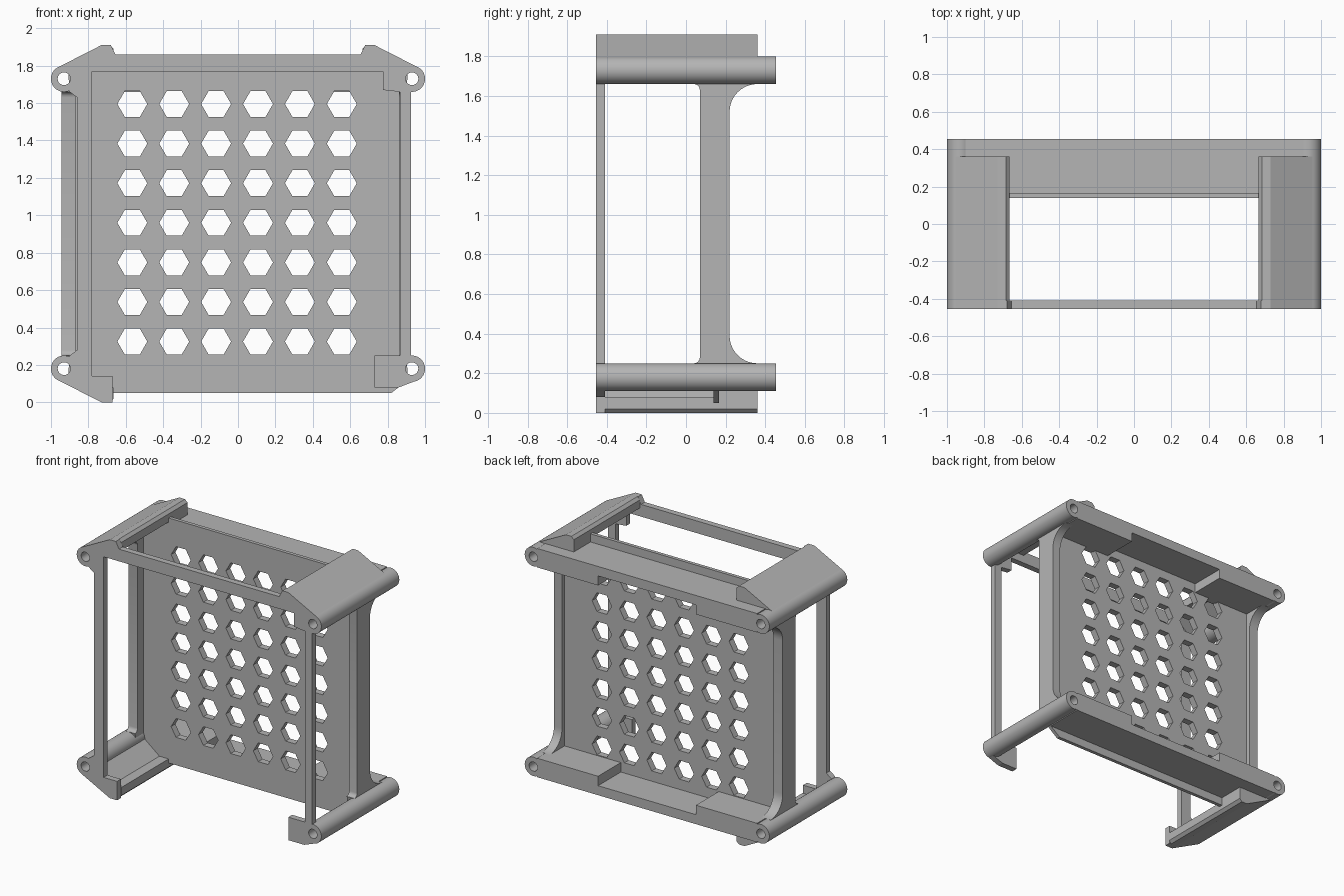
import bpy, bmesh, math
from mathutils import Vector

if "Cube" in bpy.data.objects:
    bpy.data.objects.remove(bpy.data.objects["Cube"], do_unlink=True)

grey = bpy.data.materials.new("plain_grey")
grey.use_nodes = True
grey.diffuse_color = (0.46, 0.46, 0.46, 1)
grey.node_tree.nodes["Principled BSDF"].inputs["Base Color"].default_value = grey.diffuse_color

FRONT, BACK = -0.455, 0.455
MID = 0.955                      # mirror height of the frame
TUBE_X, TUBE_Z, TUBE_R, HOLE_R = 0.93, 0.775, 0.07, 0.034


def circle(cx, cz, r, n, start=0):
    return [(cx + r * math.cos(start + math.tau * i / n),
             cz + r * math.sin(start + math.tau * i / n)) for i in range(n)]


def arc(cx, cz, r, a0, a1, n=8):
    return [(cx + r * math.cos(math.radians(a0 + (a1 - a0) * i / n)),
             cz + r * math.sin(math.radians(a0 + (a1 - a0) * i / n))) for i in range(n + 1)]


def prism(name, outlines, lo, hi, axis="y"):
    """Extrude closed outlines (x, z along y, or y, z along x) into one object."""
    bm = bmesh.new()
    for pts in outlines:
        place = (lambda a, b: (a, lo, b)) if axis == "y" else (lambda a, b: (lo, a, b))
        face = bm.faces.new([bm.verts.new(place(a, b)) for a, b in pts])
        new = bmesh.ops.extrude_face_region(bm, geom=[face])["geom"]
        step = Vector((0, hi - lo, 0) if axis == "y" else (hi - lo, 0, 0))
        bmesh.ops.translate(bm, vec=step, verts=[v for v in new if isinstance(v, bmesh.types.BMVert)])
    bmesh.ops.recalc_face_normals(bm, faces=bm.faces)
    mesh = bpy.data.meshes.new(name)
    bm.to_mesh(mesh)
    bm.free()
    mesh.materials.append(grey)
    ob = bpy.data.objects.new(name, mesh)
    bpy.context.collection.objects.link(ob)
    return ob


def activate(ob):
    bpy.ops.object.select_all(action="DESELECT")
    ob.select_set(True)
    bpy.context.view_layer.objects.active = ob


def cut(ob, cutter):
    mod = ob.modifiers.new("holes", "BOOLEAN")
    mod.operation, mod.solver, mod.object = "DIFFERENCE", "EXACT", cutter
    activate(ob)
    bpy.ops.object.modifier_apply(modifier=mod.name)


def box(x0, x1, z0, z1):
    return [(x0, z0), (x1, z0), (x1, z1), (x0, z1)]


def flip(pts, sx, sz):
    return [(x * sx, MID + (z - MID) * sz) for x, z in pts]


corners = [(sx, sz) for sx in (-1, 1) for sz in (-1, 1)]

# Cutters
bores = prism("bore_cutter", [circle(sx * TUBE_X, MID + sz * TUBE_Z, HOLE_R, 32)
                              for sx, sz in corners], -0.6, 0.6)
hexes = prism("hex_cutter", [circle(-0.005 + (i - 2.5) * 0.224, 0.96 + (j - 3) * 0.2117, 0.08, 6)
                             for i in range(6) for j in range(7)], 0, 0.4)

# Corner tubes
for sx, sz in corners:
    name = ("bottom_" if sz < 0 else "top_") + ("left" if sx > 0 else "right") + "_tube"
    tube = prism(name, [circle(sx * TUBE_X, MID + sz * TUBE_Z, TUBE_R, 48)], FRONT, BACK)
    cut(tube, bores)
    activate(tube)
    bpy.ops.object.shade_smooth_by_angle()

# Front frame, open along the bottom
front_outline = [
    (-0.67, 0), (-0.67, 0.14), (-0.78, 0.14), (-0.78, 1.77), (0.775, 1.77), (0.775, 1.67),
    (0.865, 1.66), (0.865, 0.25), (0.73, 0.25), (0.73, 0.08), (0.86, 0.08), (0.965, 0.12),
    (0.93, 0.18), (0.925, 0.25), (0.925, 1.66), (0.93, 1.73), (0.965, 1.79), (0.73, 1.91),
    (0.68, 1.91), (0.655, 1.86), (-0.655, 1.86), (-0.68, 1.91), (-0.73, 1.91), (-0.965, 1.79),
    (-0.93, 1.73), (-0.9, 1.66), (-0.86, 1.63), (-0.86, 0.28), (-0.9, 0.25), (-0.93, 0.18),
    (-0.965, 0.12), (-0.73, 0)]
cut(prism("front_frame", [front_outline], FRONT, -0.41), bores)

# Sloped lugs running back along the tubes
outer = [(0.93, 1.73), (0.965, 1.79), (0.73, 1.91), (0.685, 1.91), (0.665, 1.89)]
shell = outer + [(0.665, 1.83), (0.74, 1.83), (0.88, 1.72)]
solid = outer + [(0.665, 1.79), (0.88, 1.72)]
for name, sx, sz in (("top_left", 1, 1), ("top_right", -1, 1), ("bottom_right", -1, -1)):
    cut(prism(name + "_lug", [flip(shell, sx, sz)], -0.41, 0.14), bores)
    cut(prism(name + "_lug_end", [flip(solid, sx, sz)], 0.14, 0.36), bores)

# Perforated panel with a thin lip above and below the shelves
half = [(0.9, 0.25), (0.91, 0.12), (0.82, 0.05)]
lip = half + flip(half, -1, 1)[::-1] + flip(half, -1, -1) + flip(half, 1, -1)[::-1]
cut(prism("panel_lip", [lip], 0.14, 0.166), hexes)
cut(prism("perforated_panel", [box(-0.9, 0.9, 0.13, 1.78)], 0.166, 0.19), hexes)

# Rear shelves, thicker at both ends
shelf = [(-0.9, 0.11), (0.9, 0.11), (0.9, 0.25), (0.4, 0.25), (0.4, 0.18),
         (-0.4, 0.18), (-0.4, 0.25), (-0.9, 0.25)]
for name, sz in (("bottom_shelf", 1), ("top_shelf", -1)):
    cut(prism(name, [flip(shelf, 1, sz)], 0.166, BACK), bores)

# Side walls with flared ends
lower = [(0.05, 0.2), (0.36, 0.2)] + arc(0.36, 0.39, 0.14, 270, 180, 10)
front_edge = arc(0.04, 0.28, 0.03, 0, -90, 4)
profile = lower + flip(lower, 1, -1)[::-1] + flip(front_edge, 1, -1)[::-1] + front_edge
for name, x0, x1 in (("left_wall", 0.86, 0.925), ("right_wall", -0.945, -0.87)):
    wall = prism(name, [profile], x0, x1, "x")
    cut(wall, bores)
    activate(wall)
    bpy.ops.object.shade_smooth_by_angle()

for cutter in (bores, hexes):
    bpy.data.objects.remove(cutter, do_unlink=True)
